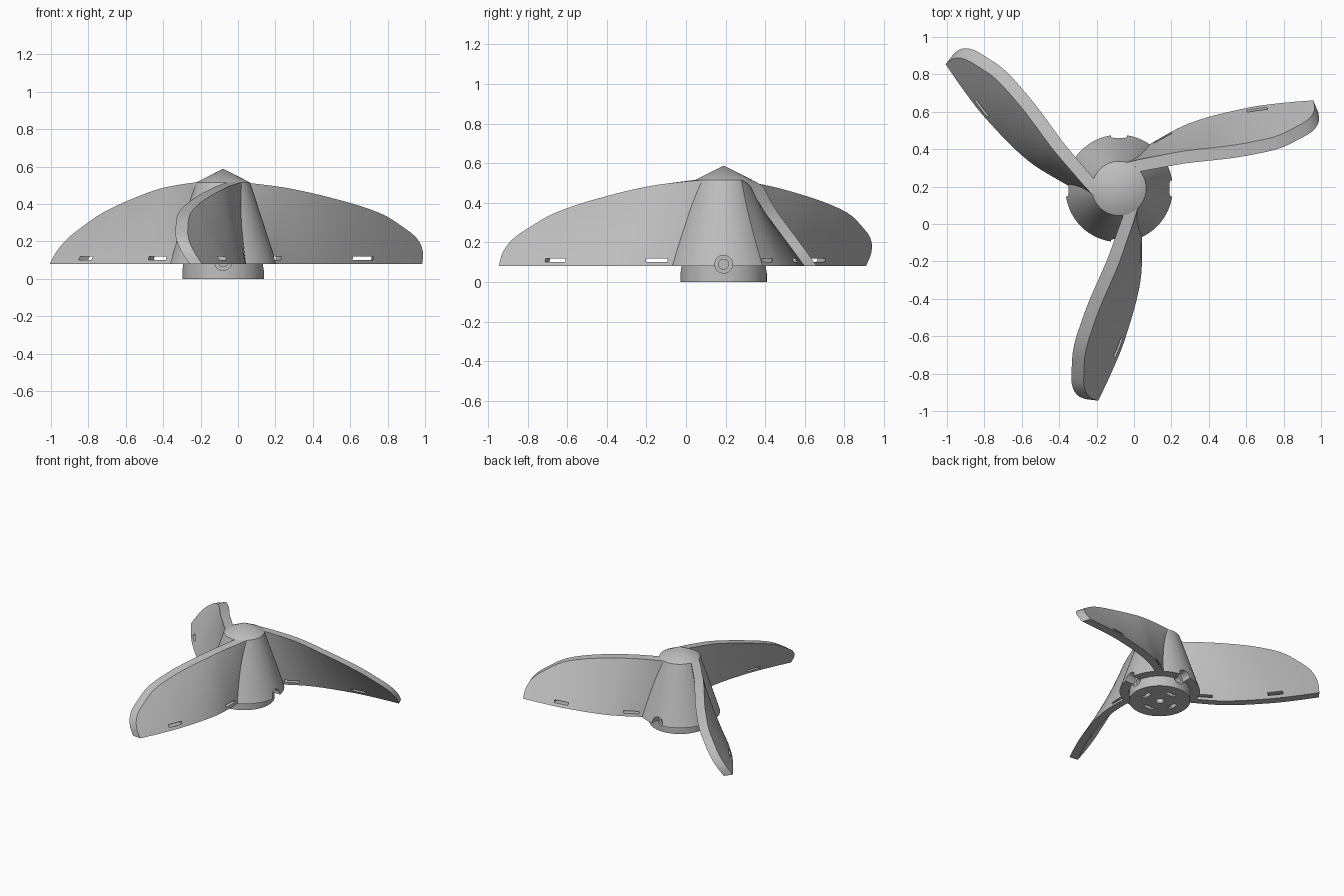
import bpy, bmesh, math
from mathutils import Matrix, Vector

cube = bpy.data.objects.get("Cube")
if cube:
    bpy.data.objects.remove(cube, do_unlink=True)

CENTER = Vector((-0.08, 0.19, 0))
BASE_Z, TOP_Z = 0.08, 0.515

grey = bpy.data.materials.new("plain_grey")
grey.use_nodes = True
grey.diffuse_color = (0.52, 0.52, 0.52, 1)
grey.node_tree.nodes["Principled BSDF"].inputs["Base Color"].default_value = (0.52, 0.52, 0.52, 1)


def curve_through(points):
    """Smooth interpolation through a few (x, y) points."""
    def slope(i):
        a, b = points[max(i - 1, 0)], points[min(i + 1, len(points) - 1)]
        return (b[1] - a[1]) / (b[0] - a[0])

    def value(x):
        i = 0
        while i < len(points) - 2 and x > points[i + 1][0]:
            i += 1
        (x0, y0), (x1, y1) = points[i], points[i + 1]
        h = x1 - x0
        t = (x - x0) / h
        return (y0 * (1 + 2 * t) * (1 - t) ** 2 + slope(i) * h * t * (1 - t) ** 2
                + y1 * t * t * (3 - 2 * t) + slope(i + 1) * h * t * t * (t - 1))
    return value


def finish(bm, name):
    bmesh.ops.recalc_face_normals(bm, faces=bm.faces[:])
    mesh = bpy.data.meshes.new(name)
    bm.to_mesh(mesh)
    bm.free()
    mesh.materials.append(grey)
    obj = bpy.data.objects.new(name, mesh)
    bpy.context.collection.objects.link(obj)
    return obj


def activate(obj):
    bpy.ops.object.select_all(action='DESELECT')
    obj.select_set(True)
    bpy.context.view_layer.objects.active = obj


def cut(obj, cutter):
    """Subtract a cutter from a part, then discard the cutter."""
    cutter.hide_render = True
    activate(obj)
    mod = obj.modifiers.new("cut", 'BOOLEAN')
    mod.operation = 'DIFFERENCE'
    mod.solver = 'EXACT'
    mod.object = cutter
    bpy.ops.object.modifier_apply(modifier=mod.name)
    bpy.data.objects.remove(cutter, do_unlink=True)


def box_cutter(location, size, angle):
    bm = bmesh.new()
    bmesh.ops.create_cube(bm, size=1, matrix=Matrix.Translation(location)
                          @ Matrix.Rotation(angle, 4, 'Z') @ Matrix.Diagonal((*size, 1)))
    return finish(bm, "box_cutter")


def rod_cutter(start, end, radius):
    start, end = Vector(start), Vector(end)
    axis = end - start
    bm = bmesh.new()
    bmesh.ops.create_cone(bm, cap_ends=True, segments=32, radius1=radius, radius2=radius,
                          depth=axis.length, matrix=Matrix.Translation((start + end) / 2)
                          @ axis.to_track_quat('Z', 'Y').to_matrix().to_4x4())
    return finish(bm, "rod_cutter")


# Hub: turned collar, cone and pointed cap
bm = bmesh.new()
profile = [(0, 0), (0.218, 0), (0.218, BASE_Z), (0.287, BASE_Z), (0.145, TOP_Z), (0, 0.588)]
verts = [bm.verts.new((r, 0, z)) for r, z in profile]
edges = [bm.edges.new(pair) for pair in zip(verts, verts[1:])]
bmesh.ops.spin(bm, geom=verts + edges, cent=(0, 0, 0), axis=(0, 0, 1),
               angle=math.tau, steps=72)
bmesh.ops.remove_doubles(bm, verts=bm.verts[:], dist=0.0005)
hub = finish(bm, "hub")

# Shaft hole, screw recesses and nut slots
cut(hub, rod_cutter((0, 0, -0.1), (0, 0, 0.3), 0.03))
for k in range(4):
    a = k * math.pi / 2
    d = Vector((math.cos(a), math.sin(a), 0))
    up = Vector((0, 0, 0.09))
    cut(hub, rod_cutter(d * 0.2 + up, d * 0.4 + up, 0.045))
    cut(hub, rod_cutter(d * 0.14 + up, d * 0.3 + up, 0.025))
    cut(hub, box_cutter(d * 0.12 + Vector((0, 0, 0.03)), (0.03, 0.075, 0.16), a))

# Blade shape: foot line, lean along the span, and turned outer outline
foot = curve_through([(0, 0.13), (0.17, 0.24), (0.38, 0.35), (0.68, 0.43), (0.88, 0.458), (1.1, 0.475)])
lean = curve_through([(0, 0), (0.38, 0.37), (0.78, 0.64), (1.1, 0.73)])
reach = curve_through([(0.08, 1.14), (0.14, 1.13), (0.195, 1.1), (0.235, 1.06), (0.275, 1.0),
                       (0.335, 0.9), (0.375, 0.8), (0.425, 0.63), (0.485, 0.37), (0.515, 0.15)])
THICK = 0.065
ROWS, COLS = 28, 28


def blade_y(x, z, offset):
    return foot(x) - lean(x) * (z - BASE_Z) - offset


def span(z, offset):
    """Distance along the blade at which it meets the outer outline."""
    lo, hi = 0.0, 1.2
    for _ in range(40):
        mid = (lo + hi) / 2
        if math.hypot(mid, blade_y(mid, z, offset)) < reach(z):
            lo = mid
        else:
            hi = mid
    return lo


def make_blade(name):
    bm = bmesh.new()
    rings = []
    for i in range(ROWS + 1):
        z = BASE_Z + (TOP_Z - BASE_Z) * math.sin(i / ROWS * math.pi / 2)
        ring = []
        for offset, steps in ((THICK, range(COLS + 1)), (0, range(COLS, -1, -1))):
            end = span(z, offset)
            for j in steps:
                x = end * j / COLS
                ring.append(bm.verts.new((x, blade_y(x, z, offset), z)))
        rings.append(ring)
    n = len(rings[0])
    for low, high in zip(rings, rings[1:]):
        for j in range(n):
            k = (j + 1) % n
            bm.faces.new((low[j], low[k], high[k], high[j]))
    for ring in (rings[0], rings[-1]):
        for j in range(COLS):
            bm.faces.new((ring[j], ring[j + 1], ring[n - 2 - j], ring[n - 1 - j]))
    return finish(bm, name)


parts = [hub]
for k, name in enumerate(("left_blade", "back_right_blade", "front_blade")):
    blade = make_blade(name)
    # Two thin slots through the foot of the blade
    for x in (0.245, 0.74):
        slope = math.atan((foot(x + 0.04) - foot(x - 0.04)) / 0.08)
        spot = (x, foot(x) - THICK / 2, 0.11)
        cut(blade, box_cutter(spot, (0.11, 0.2, 0.018), slope))
    blade.rotation_euler.z = k * math.tau / 3
    parts.append(blade)

for part in parts:
    part.location = CENTER
    activate(part)
    bpy.ops.object.shade_smooth_by_angle(angle=math.radians(30))
